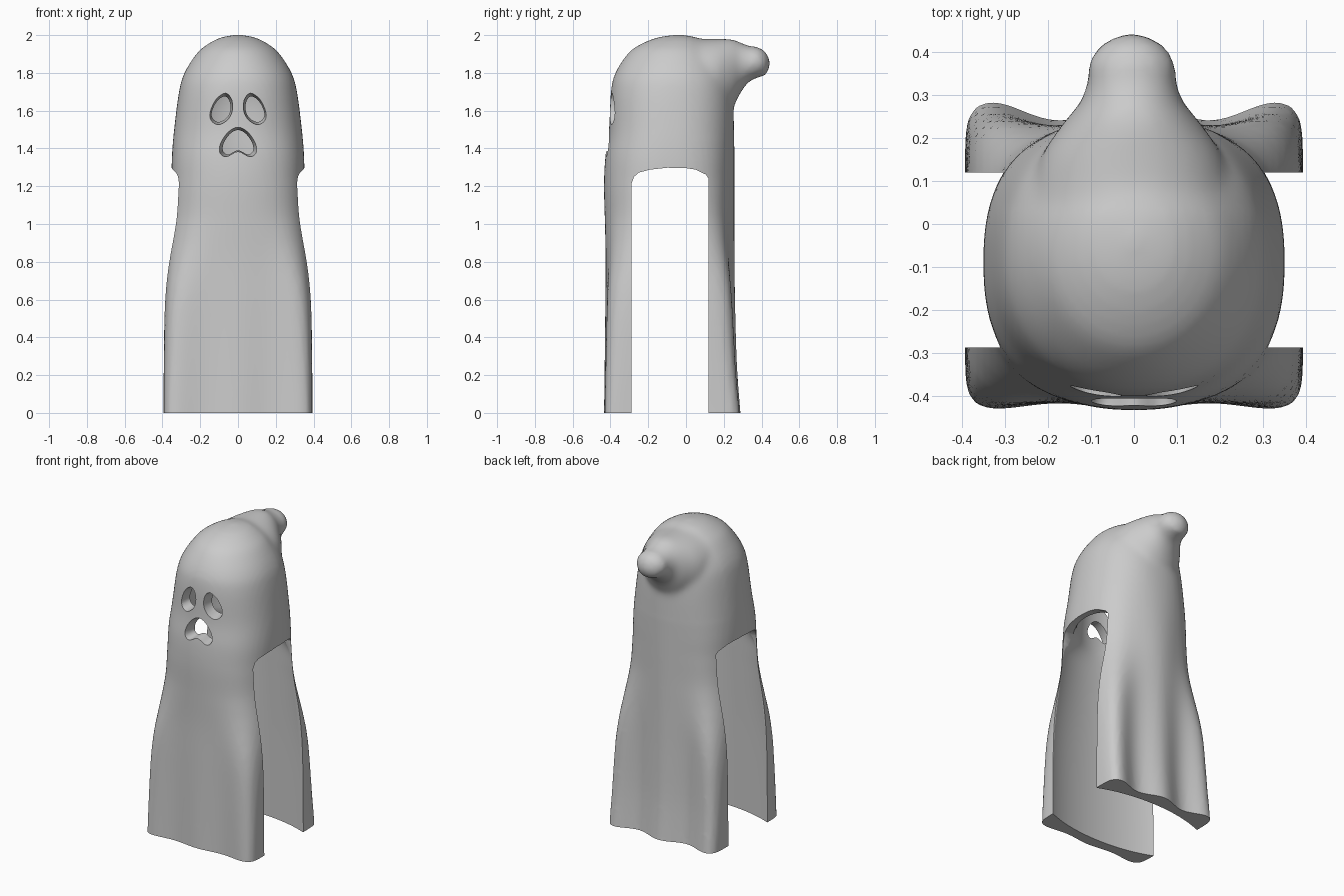
import bpy, bmesh, math
from mathutils import Vector

if "Cube" in bpy.data.objects:
    bpy.data.objects.remove(bpy.data.objects["Cube"], do_unlink=True)

cloth = bpy.data.materials.new("grey_cloth")
cloth.use_nodes = True
GREY = (0.6, 0.6, 0.6, 1)
cloth.diffuse_color = GREY
cloth.node_tree.nodes["Principled BSDF"].inputs["Base Color"].default_value = GREY


def spline(keys, steps, closed=False):
    """Catmull-Rom curve through rows of numbers."""
    pts = [Vector(k) for k in keys]
    n, out = len(pts), []
    for i in range(n if closed else n - 1):
        pick = lambda j: pts[j % n] if closed else pts[max(0, min(n - 1, j))]
        a, b, c, d = (pick(i + j) for j in (-1, 0, 1, 2))
        for s in range(steps):
            t = s / steps
            out.append(b + 0.5 * t * (c - a + t * (2 * a - 5 * b + 4 * c - d
                       + t * (3 * (b - c) + d - a))))
    return out if closed else out + [pts[-1]]


def loft(name, rings):
    """Closed solid skinned over a list of equal rings."""
    bm = bmesh.new()
    rows = [[bm.verts.new(p) for p in ring] for ring in rings]
    count = len(rows[0])
    for low, high in zip(rows, rows[1:]):
        for i in range(count):
            j = (i + 1) % count
            bm.faces.new((low[i], low[j], high[j], high[i]))
    bm.faces.new(rows[0][::-1])
    bm.faces.new(rows[-1])
    bmesh.ops.recalc_face_normals(bm, faces=bm.faces)
    mesh = bpy.data.meshes.new(name)
    bm.to_mesh(mesh)
    bm.free()
    mesh.materials.append(cloth)
    obj = bpy.data.objects.new(name, mesh)
    bpy.context.collection.objects.link(obj)
    return obj


def apply_modifier(obj, kind, **settings):
    mod = obj.modifiers.new(kind.lower(), kind)
    for key, value in settings.items():
        setattr(mod, key, value)
    bpy.context.view_layer.objects.active = obj
    bpy.ops.object.modifier_apply(modifier=mod.name)


def combine(target, tool, operation="DIFFERENCE"):
    """Apply a boolean and discard the tool."""
    apply_modifier(target, "BOOLEAN", operation=operation, object=tool, solver="EXACT")
    bpy.data.objects.remove(tool, do_unlink=True)


def shell(name, profile, folds, sides=128):
    """Rounded-square rings stacked up a profile, with hanging folds."""
    rings = []
    for z, half, front, back, power in spline(profile, 5):
        mid, depth = (front + back) / 2, (back - front) / 2
        fade = folds * max(0, 1 - z / 1.6)
        ring = []
        for i in range(sides):
            a = math.tau * i / sides
            c, s = math.cos(a), math.sin(a)
            r = (abs(c) ** power + abs(s) ** power) ** (-1 / power)
            x, v = half * r * c, r * s
            wave = math.cos(math.tau * x / .35) * abs(v)
            ring.append((x, mid + depth * v + fade * wave * (.024 if s > 0 else -.008), z))
        rings.append(ring)
    return loft(name, rings)


# Sheet profile: height, half width, front y, back y, squareness
SHEET = [
    (-.1, .395, -.427, .275, 13), (0, .394, -.426, .265, 13), (.25, .393, -.424, .25, 10),
    (.55, .389, -.422, .245, 7), (.8, .376, -.421, .245, 4), (1, .36, -.426, .247, 2.8),
    (1.2, .352, -.432, .25, 2.5), (1.35, .35, -.426, .252, 2.4), (1.5, .338, -.407, .253, 2.3),
    (1.7, .312, -.397, .248, 2.2), (1.8, .283, -.373, .23, 2.1), (1.9, .22, -.309, .18, 2),
    (1.95, .163, -.243, .13, 2), (1.987, .09, -.15, .06, 2), (2.002, .006, -.05, -.03, 2)]
ghost = shell("ghost_sheet", SHEET, 1)

# Gathered tip at the back: y, centre z, half width, half height
TIP = [(.02, 1.78, .24, .2), (.15, 1.78, .215, .2), (.24, 1.795, .157, .185),
       (.285, 1.825, .12, .138), (.33, 1.847, .105, .098), (.38, 1.855, .097, .08),
       (.42, 1.85, .067, .061), (.443, 1.85, .016, .016)]
tip_rings = []
for y, zc, rx, rz in spline(TIP, 4):
    angles = [math.tau * i / 40 for i in range(40)]
    tip_rings.append([(rx * math.cos(a) - .005, y, zc + rz * math.sin(a)) for a in angles])
combine(ghost, loft("sheet_tip", tip_rings), "UNION")

# Melt the tip into the head
apply_modifier(ghost, "REMESH", mode="VOXEL", voxel_size=.016)
blend = ghost.vertex_groups.new(name="blend")
blend.add([v.index for v in ghost.data.vertices
           if v.co.z > 1.45 and .03 < v.co.y < .35], 1, "REPLACE")
apply_modifier(ghost, "SMOOTH", factor=.5, iterations=14, vertex_group="blend")
apply_modifier(ghost, "SMOOTH", factor=.5, iterations=2)

# Straight hem
combine(ghost, loft("hem_cut", [[(x, y, z) for x, y in ((-1, -1), (1, -1), (1, 1), (-1, 1))]
                                for z in (-.5, 0)]))

# Hollow inside: panels thin out to their side edges, the head is a dome
HOLLOW = [(-.2, .58, -.36, .19, 2), (.5, .57, -.36, .19, 2), (.9, .505, -.36, .19, 2),
          (1.05, .475, -.36, .19, 2), (1.16, .45, -.36, .19, 2), (1.23, .39, -.358, .188, 2),
          (1.3, .31, -.355, .185, 2), (1.4, .29, -.345, .18, 2.1),
          (1.65, .26, -.325, .17, 2.1), (1.82, .185, -.26, .11, 2),
          (1.91, .09, -.16, .03, 2), (1.935, .006, -.07, -.05, 2)]
combine(ghost, shell("hollow", HOLLOW, 0))

# Arm openings cut straight through both sides
ARCH = [(-.288, -.1), (.12, -.1), (.12, 1.24), (.105, 1.262), (.05, 1.288), (0, 1.296),
        (-.1, 1.298), (-.19, 1.288), (-.25, 1.272), (-.275, 1.25), (-.288, 1.215)]
combine(ghost, loft("arm_opening", [[(x, y, z) for y, z in ARCH] for x in (-.7, .7)]))


def face_hole(name, outline, surface):
    """Hole that narrows a little on its way through the cloth."""
    points = spline(outline, 4, closed=True)
    centre = sum(points, Vector((0, 0))) / len(points)
    rings = []
    for y, size in ((-.6, 1.03), (surface, 1.03), (surface + .06, .84), (-.2, .84)):
        rings.append([(p.x, y, p.y) for p in (centre + (q - centre) * size for q in points)])
    combine(ghost, loft(name, rings))


# Drooping eyes and heart shaped mouth
EYE = [(.066, 1.69), (.035, 1.655), (.033, 1.595), (.06, 1.55), (.105, 1.528),
       (.143, 1.55), (.147, 1.595), (.115, 1.66)]
for side, label in ((1, "left"), (-1, "right")):
    face_hole(label + "_eye", [(side * x, z) for x, z in EYE], -.39)
HALF_MOUTH = [(.05, 1.488), (.09, 1.43), (.094, 1.38), (.06, 1.358)]
face_hole("mouth", [(0, 1.512)] + HALF_MOUTH + [(0, 1.385)]
          + [(-x, z) for x, z in HALF_MOUTH[::-1]], -.415)

# Soft shading with crisp cut edges
bpy.ops.object.select_all(action="DESELECT")
ghost.select_set(True)
bpy.context.view_layer.objects.active = ghost
bpy.ops.object.shade_smooth_by_angle(angle=math.radians(40))
